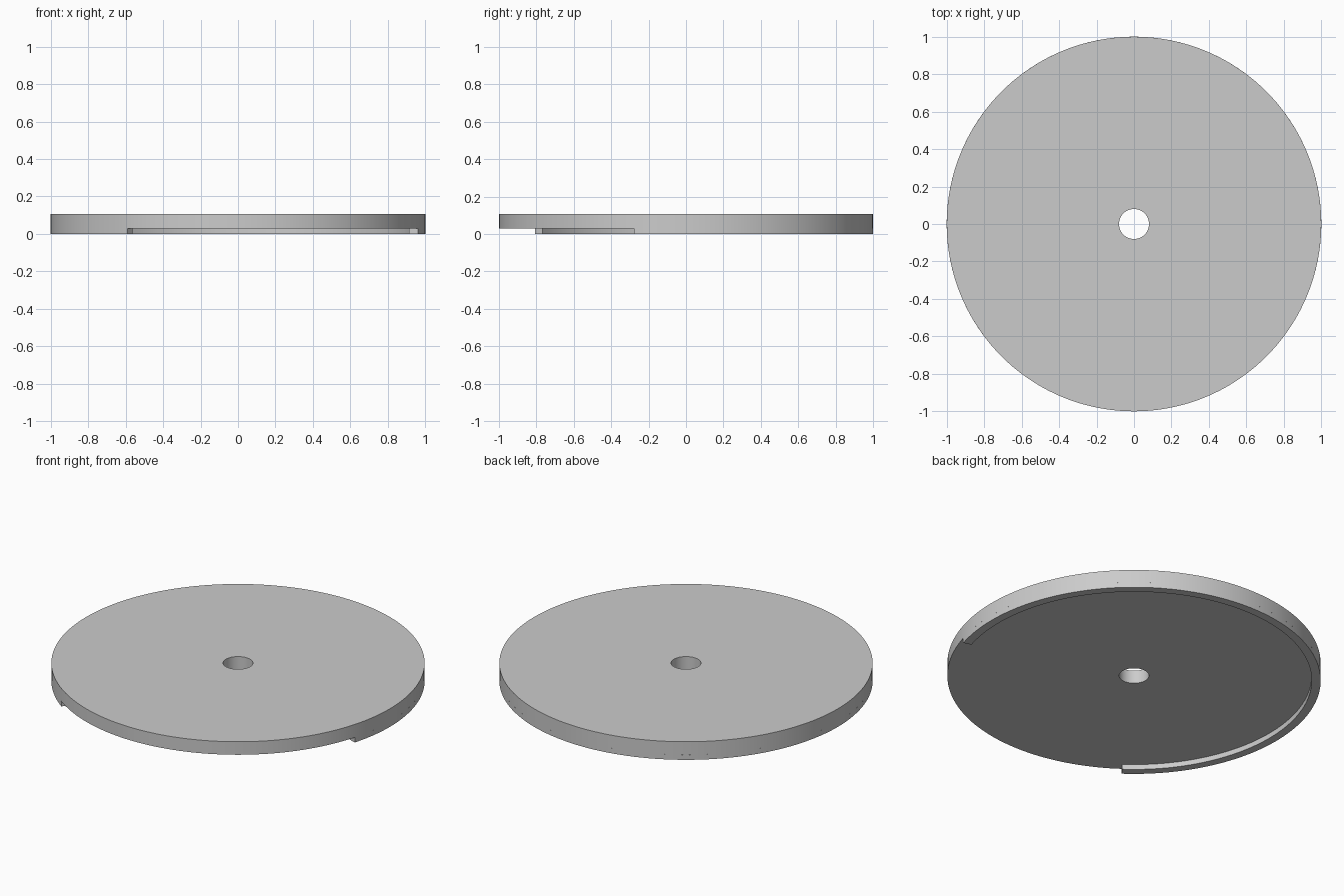
import bpy, bmesh, math

cube = bpy.data.objects.get("Cube")
if cube:
    bpy.data.objects.remove(cube, do_unlink=True)

grey = bpy.data.materials.new("light grey")
grey.use_nodes = True
colour = (0.6, 0.6, 0.6, 1)
grey.diffuse_color = colour
grey.node_tree.nodes["Principled BSDF"].inputs["Base Color"].default_value = colour


def sweep(name, inner, outer, bottom, top, start, end, segments):
    """Sweep a rectangular section about z, closing or capping the ends."""
    closed = end - start >= 360
    bm = bmesh.new()
    section = [(inner, bottom), (outer, bottom), (outer, top), (inner, top)]
    rings = []
    for i in range(segments if closed else segments + 1):
        a = math.radians(start + (end - start) * i / segments)
        rings.append([bm.verts.new((r * math.cos(a), r * math.sin(a), z)) for r, z in section])
    pairs = list(zip(rings, rings[1:]))
    if closed:
        pairs.append((rings[-1], rings[0]))
    else:
        bm.faces.new(rings[0])
        bm.faces.new(rings[-1][::-1])
    for a, b in pairs:
        for j in range(4):
            k = (j + 1) % 4
            bm.faces.new((a[j], b[j], b[k], a[k]))
    bmesh.ops.recalc_face_normals(bm, faces=bm.faces[:])
    mesh = bpy.data.meshes.new(name)
    bm.to_mesh(mesh)
    bm.free()
    mesh.materials.append(grey)
    obj = bpy.data.objects.new(name, mesh)
    bpy.context.collection.objects.link(obj)
    bpy.ops.object.select_all(action="DESELECT")
    obj.select_set(True)
    bpy.context.view_layer.objects.active = obj
    bpy.ops.object.shade_smooth_by_angle(angle=math.radians(30))
    return obj


# Round plate with a centre bore
sweep("disc", 0.08, 1.0, 0.03, 0.107, 0, 360, 144)
# Raised lip around part of the underside
sweep("rim_lip", 0.952, 1.0, 0.0, 0.03, -16.2, 233.8, 100)
